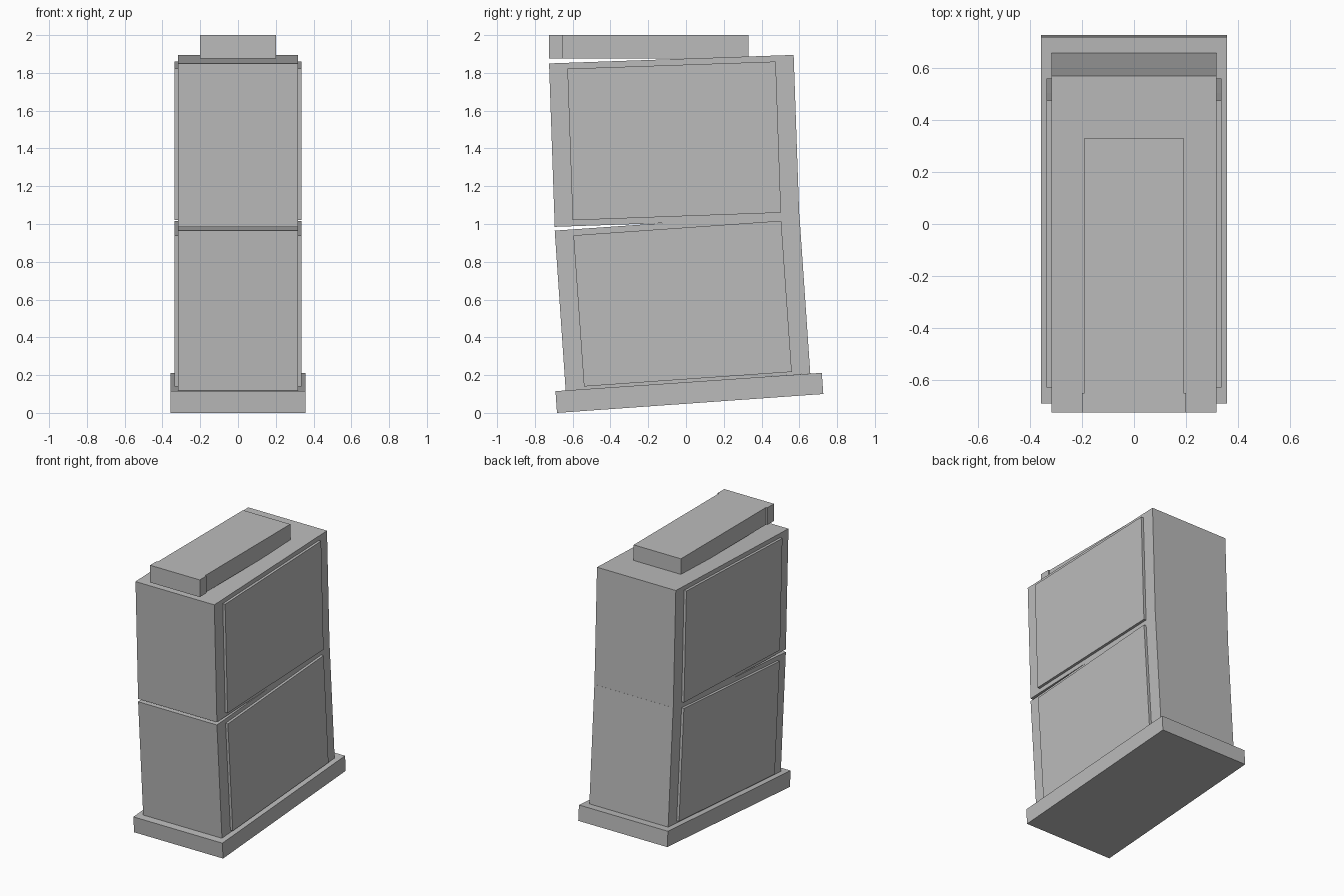
import bpy, bmesh

if "Cube" in bpy.data.objects:
    bpy.data.objects.remove(bpy.data.objects["Cube"])

grey = bpy.data.materials.new("plain grey")
grey.diffuse_color = (0.5, 0.5, 0.5, 1)
grey.use_nodes = True
grey.node_tree.nodes["Principled BSDF"].inputs["Base Color"].default_value = grey.diffuse_color


def prism(name, side_profile, half_width):
    """Side outline in (y, z), extruded symmetrically across x."""
    bm = bmesh.new()
    face = bm.faces.new([bm.verts.new((-half_width, y, z)) for y, z in side_profile])
    ext = bmesh.ops.extrude_face_region(bm, geom=[face])
    moved = [v for v in ext["geom"] if isinstance(v, bmesh.types.BMVert)]
    bmesh.ops.translate(bm, verts=moved, vec=(2 * half_width, 0, 0))
    bmesh.ops.recalc_face_normals(bm, faces=bm.faces)
    mesh = bpy.data.meshes.new(name)
    bm.to_mesh(mesh)
    bm.free()
    mesh.materials.append(grey)
    obj = bpy.data.objects.new(name, mesh)
    bpy.context.collection.objects.link(obj)
    return obj


def rect(y0, y1, z0, z1):
    return [(y0, z0), (y1, z0), (y1, z1), (y0, z1)]


# Tilted plinth
prism("base", [(-0.683, 0.0), (0.727, 0.10), (0.719, 0.212), (-0.691, 0.115)], 0.358)

# Two stacked, differently tilted body blocks that meet at the back
prism("lower_body", [(-0.637, 0.118), (0.658, 0.208), (0.60, 1.054), (-0.695, 0.965)], 0.317)
prism("upper_body", [(-0.695, 0.985), (0.60, 1.03), (0.57, 1.895), (-0.725, 1.85)], 0.317)

# Raised panels showing on both sides
prism("lower_side_panels", [(-0.54, 0.14), (0.56, 0.217), (0.504, 1.017), (-0.596, 0.94)], 0.336)
prism("upper_side_panels", [(-0.60, 1.02), (0.503, 1.06), (0.475, 1.86), (-0.628, 1.822)], 0.336)

# Level top block with a slightly wider front plate
prism("top_block", rect(-0.65, 0.33, 1.875, 2.0), 0.19)
prism("top_front_plate", rect(-0.725, -0.65, 1.875, 2.0), 0.20)
